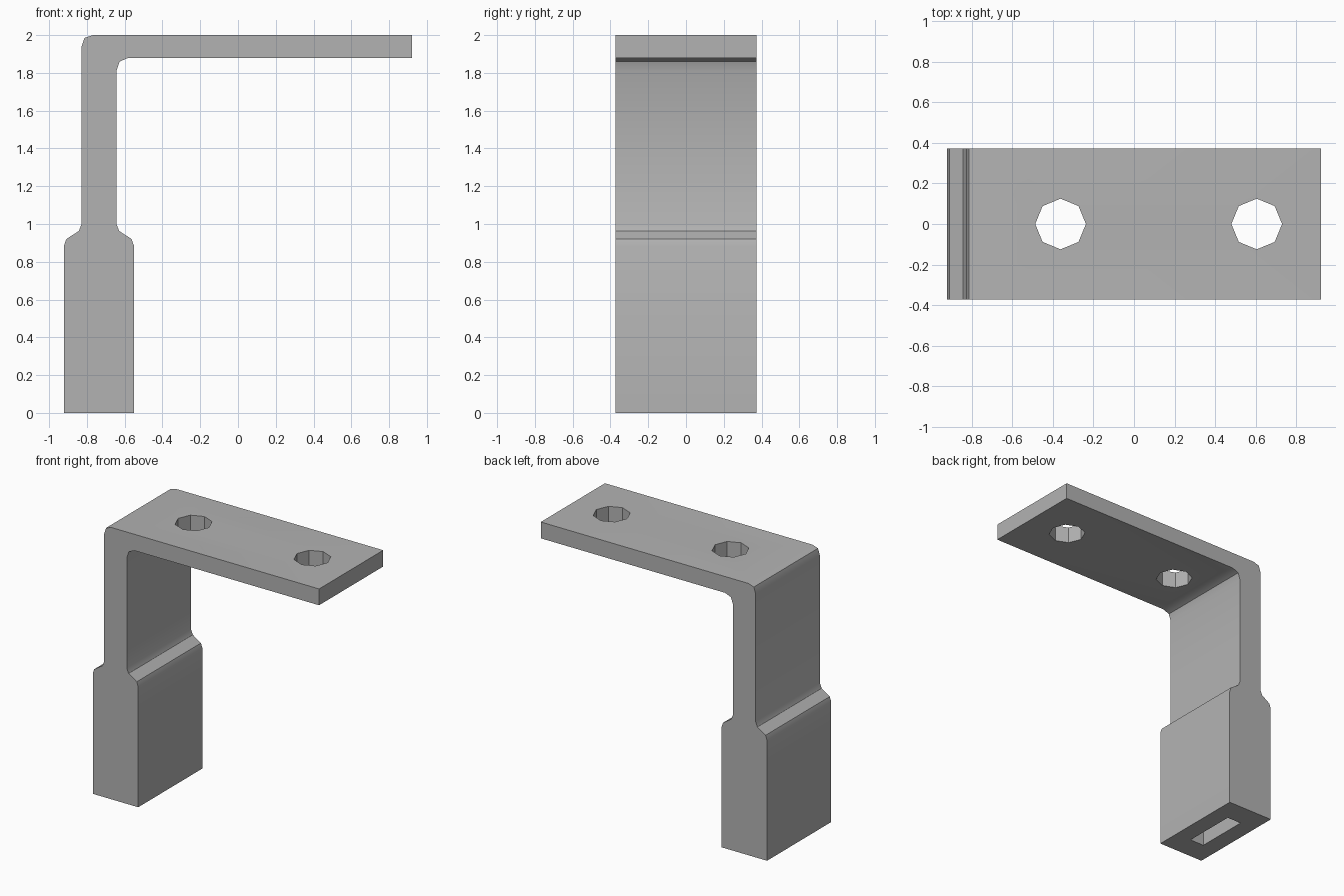
import bpy, bmesh, math
from mathutils import Matrix

if "Cube" in bpy.data.objects:
    bpy.data.objects.remove(bpy.data.objects["Cube"], do_unlink=True)

HALF_DEPTH = 0.373
STEM_X = -0.736

metal = bpy.data.materials.new("plain_grey")
metal.use_nodes = True
grey = (0.45, 0.45, 0.45, 1)
metal.diffuse_color = grey
metal.node_tree.nodes["Principled BSDF"].inputs["Base Color"].default_value = grey


def make_object(name, bm):
    bmesh.ops.recalc_face_normals(bm, faces=bm.faces)
    mesh = bpy.data.meshes.new(name)
    bm.to_mesh(mesh)
    bm.free()
    mesh.materials.append(metal)
    obj = bpy.data.objects.new(name, mesh)
    bpy.context.collection.objects.link(obj)
    return obj


def cut(target, cutter):
    cutter.hide_render = True
    mod = target.modifiers.new("cut", "BOOLEAN")
    mod.operation = "DIFFERENCE"
    mod.solver = "EXACT"
    mod.object = cutter
    bpy.context.view_layer.objects.active = target
    bpy.ops.object.modifier_apply(modifier=mod.name)
    bpy.data.objects.remove(cutter, do_unlink=True)


# Side profile: thick foot, shoulders, stem and top arm
shoulder = [(0.185, 0), (0.185, 0.885), (0.173, 0.92), (0.107, 0.963), (0.092, 1.0)]
right_side = [(STEM_X + dx, z) for dx, z in shoulder]
left_side = [(STEM_X - dx, z) for dx, z in reversed(shoulder)]
inner_bend = [(-0.644, 1.81), (-0.627, 1.86), (-0.58, 1.88)]
arm_end = [(0.921, 1.88), (0.921, 2.0)]
outer_bend = [(-0.768, 2.0), (-0.813, 1.985), (-0.828, 1.94)]
profile = right_side + inner_bend + arm_end + outer_bend + left_side

bm = bmesh.new()
face = bm.faces.new([bm.verts.new((x, -HALF_DEPTH, z)) for x, z in profile])
grown = bmesh.ops.extrude_face_region(bm, geom=[face])["geom"]
bmesh.ops.translate(bm, vec=(0, 2 * HALF_DEPTH, 0),
                    verts=[v for v in grown if isinstance(v, bmesh.types.BMVert)])
bracket = make_object("bracket", bm)

# Octagonal bolt holes through the arm
for x in (-0.362, 0.605):
    bm = bmesh.new()
    bmesh.ops.create_cone(bm, cap_ends=True, segments=8, radius1=0.125, radius2=0.125,
                          depth=0.4, matrix=Matrix.Translation((x, 0, 1.94)))
    cut(bracket, make_object("hole_cutter", bm))

# Slot in the underside of the foot
bm = bmesh.new()
bmesh.ops.create_cube(bm, size=1, matrix=Matrix.Translation((STEM_X, 0, 0.2))
                      @ Matrix.Diagonal((0.115, 0.4, 1.0, 1)))
cut(bracket, make_object("slot_cutter", bm))

# Soft bends, sharp corners
bpy.ops.object.select_all(action="DESELECT")
bracket.select_set(True)
bpy.context.view_layer.objects.active = bracket
bpy.ops.object.shade_smooth_by_angle(angle=math.radians(30))
